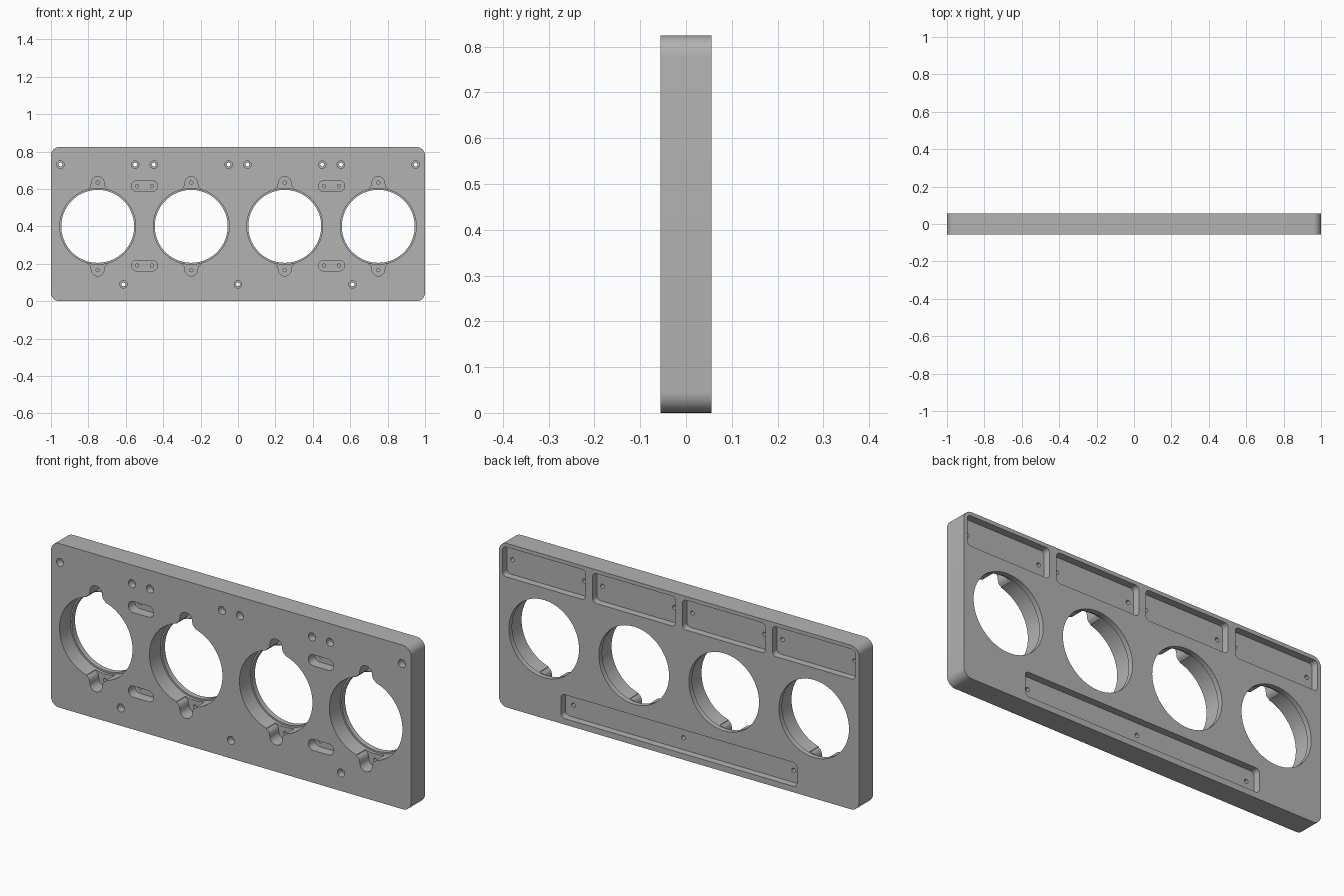
import bpy, bmesh, math

if "Cube" in bpy.data.objects:
    bpy.data.objects.remove(bpy.data.objects["Cube"])

HALF = 0.056          # half of the plate thickness
OUT = 0.1             # cutters overshoot the faces


def circle(cx, cz, r, n=24):
    return [(cx + r * math.cos(2 * math.pi * i / n),
             cz + r * math.sin(2 * math.pi * i / n)) for i in range(n)]


def rounded(cx, cz, hw, hh, r, n=8):
    pts = []
    for k, (sx, sz) in enumerate([(1, 1), (-1, 1), (-1, -1), (1, -1)]):
        for i in range(n + 1):
            a = math.pi / 2 * (k + i / n)
            pts.append((cx + sx * (hw - r) + r * math.cos(a),
                        cz + sz * (hh - r) + r * math.sin(a)))
    return pts


def ear(cx, s):
    # round tab with a flared neck running into the bore
    pts = [(0.034 * math.cos(math.pi * i / 16), 0.232 + 0.034 * math.sin(math.pi * i / 16))
           for i in range(17)]
    pts += [(-0.036, 0.217), (-0.042, 0.207), (-0.053, 0.199), (-0.05, 0.17),
            (0.05, 0.17), (0.053, 0.199), (0.042, 0.207), (0.036, 0.217)]
    return [(cx + x, 0.4 + s * z) for x, z in pts]


def prisms(name, parts):
    # each part: (outline in x/z, y start, y end)
    bm = bmesh.new()
    for pts, y0, y1 in parts:
        a = [bm.verts.new((x, y0, z)) for x, z in pts]
        b = [bm.verts.new((x, y1, z)) for x, z in pts]
        bm.faces.new(a)
        bm.faces.new(b[::-1])
        for i in range(len(pts)):
            j = (i + 1) % len(pts)
            bm.faces.new((a[j], a[i], b[i], b[j]))
    bmesh.ops.recalc_face_normals(bm, faces=bm.faces)
    me = bpy.data.meshes.new(name)
    bm.to_mesh(me)
    bm.free()
    ob = bpy.data.objects.new(name, me)
    bpy.context.collection.objects.link(ob)
    return ob


# Plate
plate = prisms("mounting_plate", [(rounded(0, 0.412, 1, 0.412, 0.045), -HALF, HALF)])
grey = bpy.data.materials.new("plain grey")
grey.diffuse_color = (0.45, 0.45, 0.45, 1)
grey.use_nodes = True
grey.node_tree.nodes["Principled BSDF"].inputs["Base Color"].default_value = grey.diffuse_color
plate.data.materials.append(grey)

bores = [-0.75, -0.25, 0.25, 0.75]
slots = [(x, z) for x in (-0.5, 0.5) for z in (0.615, 0.19)]
screws = [(s * x, 0.73) for s in (-1, 1) for x in (0.05, 0.45, 0.55, 0.95)]
screws += [(x, 0.09) for x in (-0.612, 0, 0.612)]

# Front bores, slots, screw recesses and rear pockets
first = [(circle(x, 0.4, 0.203, 72), -OUT, 0.03) for x in bores]
first += [(rounded(x, z, 0.07, 0.028, 0.0279), -OUT, -0.005) for x, z in slots]
first += [(circle(x, z, 0.02), -OUT, -0.02) for x, z in screws]
first += [(rounded(x, 0.73, 0.23, 0.075, 0.02), 0.02, OUT) for x in bores]
first += [(rounded(0, 0.09, 0.655, 0.06, 0.02), 0.02, OUT)]

# Ear recesses and screw holes
second = [(ear(x, s), -OUT, 0.015) for x in bores for s in (-1, 1)]
second += [(circle(x, z, 0.0105, 16), -OUT, OUT) for x, z in screws]

# Through bores and blind pilot holes
third = [(circle(x, 0.4, 0.195, 72), -OUT, OUT) for x in bores]
third += [(circle(x, 0.4 + s * 0.234, 0.009, 16), -OUT, 0.04) for x in bores for s in (-1, 1)]
third += [(circle(x + d, z, 0.009, 16), -OUT, 0.03) for x, z in slots for d in (-0.04, 0.04)]

bpy.context.view_layer.objects.active = plate
plate.select_set(True)
for i, parts in enumerate((first, second, third)):
    cutter = prisms("cutter_%d" % i, parts)
    cutter.hide_render = True
    mod = plate.modifiers.new("cut", 'BOOLEAN')
    mod.operation = 'DIFFERENCE'
    mod.solver = 'EXACT'
    mod.object = cutter
    bpy.ops.object.modifier_apply(modifier=mod.name)
    bpy.data.objects.remove(cutter)

bpy.ops.object.shade_smooth_by_angle(angle=math.radians(30))
